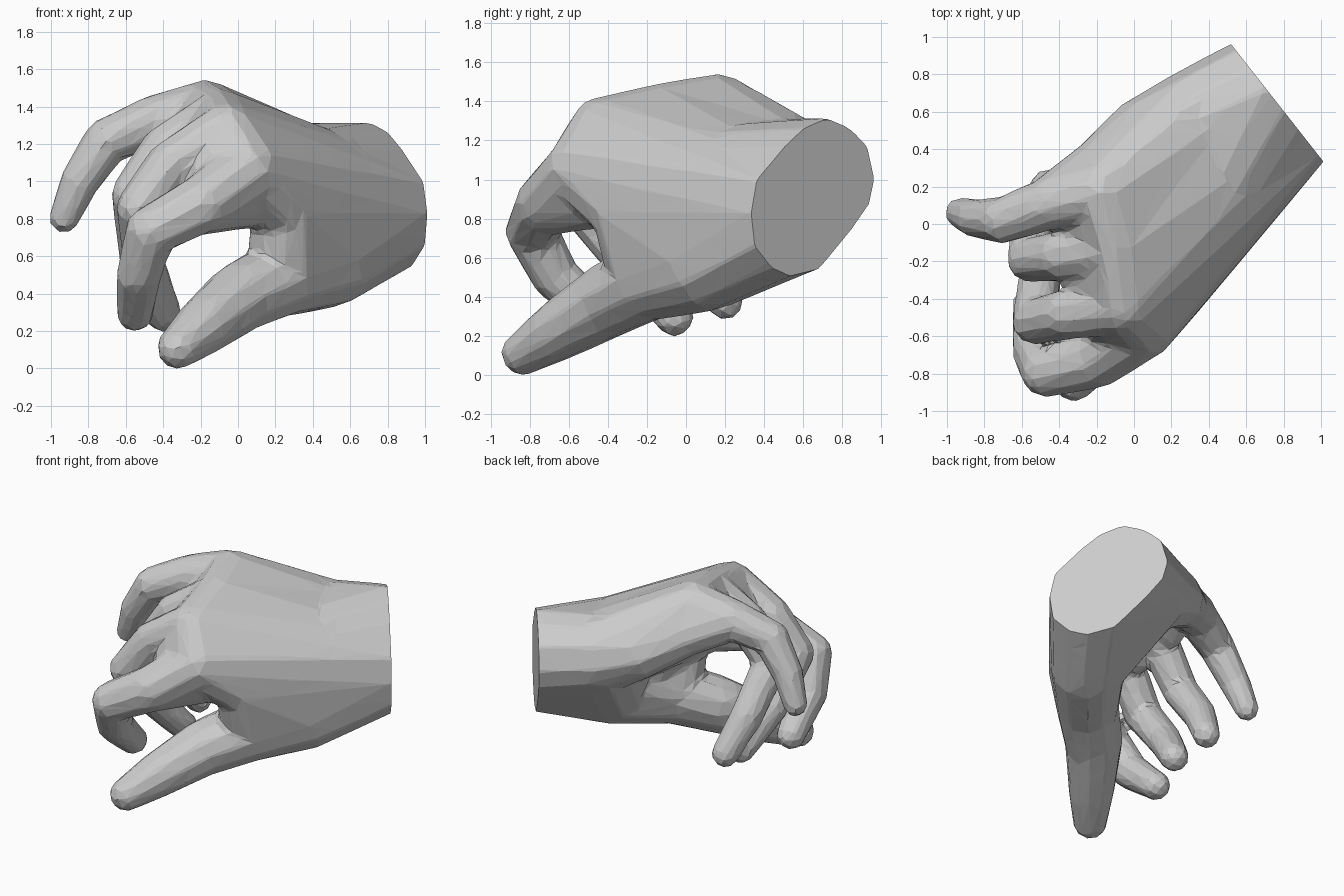
import bpy
import bmesh
from mathutils import Vector

cube = bpy.data.objects.get("Cube")
if cube:
    bpy.data.objects.remove(cube, do_unlink=True)

# Joints of the hand: x, y, z, radius of the flesh around the joint
J = {
    "wrist_up": (.70, .715, 1.01, .31), "wrist_low": (.82, .57, .83, .31),
    "carpus": (.33, .55, 1.04, .28),
    "heel": (.05, .49, 1.10, .19), "blade": (-.20, .30, 1.22, .15),
    "palm_side": (.25, -.31, .84, .18), "index_base": (.11, -.39, .91, .15),
    "thumb_base": (.50, .12, .58, .25),
    "web_a": (-.33, -.03, 1.21, .10), "web_b": (-.28, -.32, 1.13, .11),
    "web_c": (-.15, -.58, 1.0, .11),
}

# Each chain runs from knuckle to fingertip
CHAINS = {
    "pinky": [(-.18, .17, 1.39, .16), (-.45, .11, 1.325, .145), (-.70, .02, 1.225, .125),
              (-.85, .03, 1.0, .105), (-.93, .06, .81, .082)],
    "ring": [(-.10, -.13, 1.35, .15), (-.38, -.17, 1.18, .138), (-.56, -.19, .93, .122),
             (-.53, .05, .62, .112), (-.46, .20, .38, .095)],
    "middle": [(-.06, -.44, 1.28, .15), (-.35, -.48, 1.10, .138), (-.53, -.52, .86, .125),
               (-.50, -.27, .55, .115), (-.40, -.06, .30, .10)],
    "index": [(.05, -.54, 1.06, .18), (-.20, -.72, .88, .16), (-.47, -.79, .74, .138),
              (-.53, -.67, .51, .125), (-.55, -.43, .30, .10)],
    "thumb": [(.24, -.19, .49, .21), (.02, -.39, .39, .195), (-.17, -.64, .24, .16),
              (-.32, -.835, .115, .115)],
}
for name, chain in CHAINS.items():
    for i, joint in enumerate(chain):
        J[f"{name}{i}"] = joint

# Groups of joints that share one mass of flesh in the palm
MASSES = [
    ("wrist_up", "wrist_low", "carpus", "thumb_base"),
    ("wrist_up", "wrist_low", "carpus", "index0"),
    ("carpus", "heel", "pinky0"),
    ("heel", "blade", "pinky0"),
    ("blade", "pinky0", "pinky1"),
    ("carpus", "pinky0", "ring0"),
    ("wrist_low", "carpus", "ring0", "middle0"),
    ("wrist_low", "carpus", "middle0", "index0", "index_base"),
    ("wrist_low", "thumb_base", "palm_side", "index0"),
    ("palm_side", "index_base", "index0"),
    ("wrist_low", "thumb_base", "thumb0"),
    ("thumb_base", "thumb0", "palm_side"),
    ("index_base", "index0", "index1"),
    ("pinky0", "ring0", "web_a"),
    ("ring0", "middle0", "web_b"),
    ("middle0", "index0", "web_c"),
]
# Finger and thumb segments
for name, chain in CHAINS.items():
    MASSES += [(f"{name}{i}", f"{name}{i + 1}") for i in range(len(chain) - 1)]

# Unit ball used around every joint
ball = bmesh.new()
bmesh.ops.create_icosphere(ball, subdivisions=2, radius=1)
BALL = [v.co.copy() for v in ball.verts]
ball.free()


def add_mass(mesh, names):
    """Wrap a convex skin around a group of joints and add it to the mesh."""
    bm = bmesh.new()
    for n in names:
        x, y, z, r = J[n]
        for p in BALL:
            bm.verts.new(Vector((x, y, z)) + p * r)
    bmesh.ops.convex_hull(bm, input=list(bm.verts))
    loose = [v for v in bm.verts if not v.link_faces]
    bmesh.ops.delete(bm, geom=loose, context="VERTS")
    bmesh.ops.recalc_face_normals(bm, faces=list(bm.faces))
    tmp = bpy.data.meshes.new("mass")
    bm.to_mesh(tmp)
    bm.free()
    mesh.from_mesh(tmp)
    bpy.data.meshes.remove(tmp)


body = bmesh.new()
for group in MASSES:
    add_mass(body, group)
mesh = bpy.data.meshes.new("hand")
body.to_mesh(mesh)
body.free()
hand = bpy.data.objects.new("hand", mesh)
bpy.context.collection.objects.link(hand)

# Fuse the masses, soften the joins, then facet the surface
fuse = hand.modifiers.new("Fuse", "REMESH")
fuse.mode = "VOXEL"
fuse.voxel_size = .02
soft = hand.modifiers.new("Soften", "SMOOTH")
soft.factor = .5
soft.iterations = 5
facet = hand.modifiers.new("Facet", "DECIMATE")
facet.ratio = .035
bpy.context.view_layer.update()
graph = bpy.context.evaluated_depsgraph_get()
final = bpy.data.meshes.new_from_object(hand.evaluated_get(graph))
hand.modifiers.clear()
hand.data = final
bpy.data.meshes.remove(mesh)
final.name = "hand"

# Cut the wrist flat and close it
bm = bmesh.new()
bm.from_mesh(final)
bmesh.ops.bisect_plane(bm, geom=list(bm.verts) + list(bm.edges) + list(bm.faces),
                       plane_co=(.76, .655, .92), plane_no=(.786, .618, 0),
                       clear_outer=True)
rim = [e for e in bm.edges if e.is_boundary]
bmesh.ops.holes_fill(bm, edges=rim, sides=0)
bmesh.ops.recalc_face_normals(bm, faces=list(bm.faces))

# Rest on the floor
floor = min(v.co.z for v in bm.verts)
bmesh.ops.translate(bm, verts=list(bm.verts), vec=(0, 0, -floor))
for f in bm.faces:
    f.smooth = False
bm.to_mesh(final)
bm.free()
